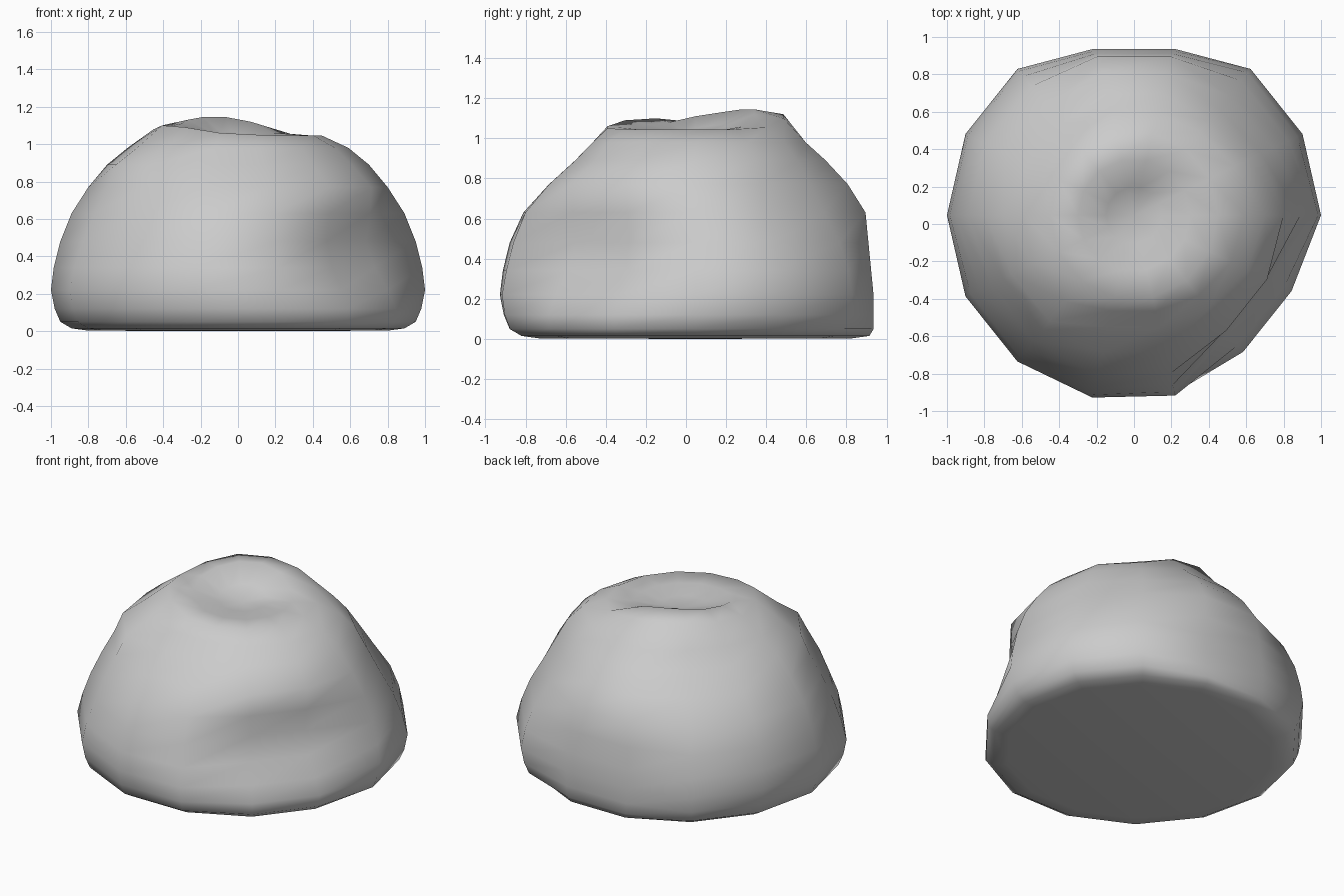
import bpy, bmesh
from math import sin, cos, pi

if "Cube" in bpy.data.objects:
    bpy.data.objects.remove(bpy.data.objects["Cube"])

SIDES = 14
CY = 0.047

# Side profile: radius, height, radius inside the front-right dent, flattening
profile = [(0.80, 0.003, 0.80, 0), (0.89, 0.015, 0.89, 0), (0.95, 0.05, 0.935, 0),
           (0.98, 0.12, 0.935, 0), (1.00, 0.22, 0.89, 0), (0.985, 0.34, 0.81, 0),
           (0.95, 0.48, 0.76, 0), (0.89, 0.63, 0.785, 0.01), (0.80, 0.77, 0.79, 0.05),
           (0.70, 0.89, 0.69, 0.085), (0.59, 0.98, 0.59, 0.065)]
dent_weight = {13: 1.0, 12: 1.0, 11: 0.10}
# How strongly the upper slope is flattened, per side
flat_weight = [0, 0, 0, 0.4, 0.4, 0.9, 0.8, 0, 0, 0, 1, 1, 0.6, 0.2]
# Squarer shoulders on two diagonals: radii of the upper rings
shoulder = {1: [0.97, 0.915, 0.83, 0.755, 0.69, 0.60],
            2: [0.975, 0.92, 0.82, 0.73, 0.65, 0.57],
            8: [0.97, 0.92, 0.85, 0.775, 0.725, 0.60],
            9: [0.975, 0.92, 0.86, 0.785, 0.725, 0.59]}
FIRST = len(profile) - 6

# Heights of the uneven crown: outer edge and inner hill, per side
outer_crown = [1.045, 1.045, 1.055, 1.10, 1.12, 1.125, 1.10,
               1.08, 1.10, 1.09, 1.06, 1.05, 1.045, 1.045]
inner_crown = [1.04, 1.04, 1.06, 1.12, 1.145, 1.145, 1.13,
               1.11, 1.08, 1.07, 1.05, 1.045, 1.04, 1.04]
DIMPLE = 1.015


def point(r, i, z):
    a = 2 * pi * i / SIDES
    limit = 0.935 - 0.04 * max(0, z - 0.22) / 0.41   # flattened back
    return bm.verts.new((r * cos(a), min(CY + r * sin(a), limit), z))


bm = bmesh.new()
rings = []
# Outer dome
for n, (r, z, rd, flat) in enumerate(profile):
    ring = []
    for i in range(SIDES):
        w = dent_weight.get(i, 0)
        rr = r * (1 - w) + rd * w
        if i in shoulder and n >= FIRST:
            rr = shoulder[i][n - FIRST]
        elif w < 1 or z > 0.8:
            rr -= flat * flat_weight[i]
        ring.append(point(rr, i, z))
    rings.append(ring)

# Crown, sinking to a shallow central dimple
rings.append([point(0.45, i, outer_crown[i]) for i in range(SIDES)])
for r, k in [(0.30, 1.0), (0.15, 0.4)]:
    rings.append([point(r, i, DIMPLE + (inner_crown[i] - DIMPLE) * k) for i in range(SIDES)])

for lo, hi in zip(rings, rings[1:]):
    for i in range(SIDES):
        j = (i + 1) % SIDES
        bm.faces.new((lo[i], lo[j], hi[j], hi[i]))

# Centre of the dimple and of the underside
top = bm.verts.new((0, CY, DIMPLE))
base = bm.verts.new((0, CY, 0))
for i in range(SIDES):
    j = (i + 1) % SIDES
    bm.faces.new((rings[-1][i], rings[-1][j], top))
    bm.faces.new((rings[0][j], rings[0][i], base))

bmesh.ops.recalc_face_normals(bm, faces=bm.faces)
for f in bm.faces:
    f.smooth = True
mesh = bpy.data.meshes.new("lumpy_mound")
bm.to_mesh(mesh)
bm.free()
bpy.context.collection.objects.link(bpy.data.objects.new("lumpy_mound", mesh))
